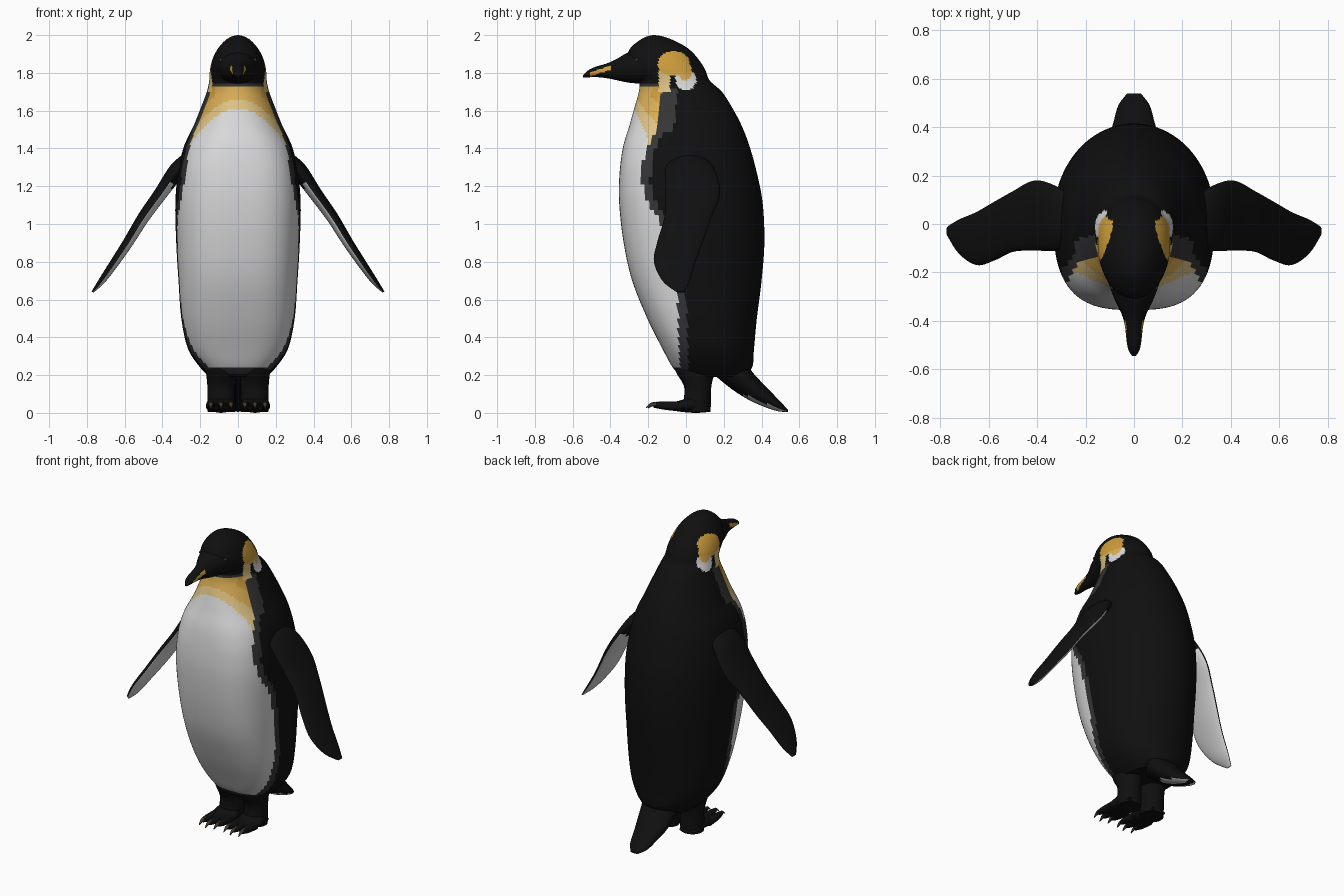
import bpy
import bmesh
from math import sin, cos, pi
from mathutils import Vector

cube = bpy.data.objects.get("Cube")
if cube:
    bpy.data.objects.remove(cube, do_unlink=True)


def material(name, r, g, b):
    mat = bpy.data.materials.new(name)
    mat.use_nodes = True
    mat.diffuse_color = (r, g, b, 1)
    shader = mat.node_tree.nodes["Principled BSDF"]
    shader.inputs["Base Color"].default_value = (r, g, b, 1)
    shader.inputs["Roughness"].default_value = 0.7
    return mat


MATS = [
    material("black_feather", .005, .005, .005),
    material("white_feather", .7, .7, .7),
    material("charcoal_edge", .035, .035, .035),
    material("pale_yellow", .74, .55, .23),
    material("yellow", .7, .42, .09),
    material("amber", .62, .34, .045),
    material("claw_brown", .06, .042, .028),
]
BLACK, WHITE, CHARCOAL, PALE, YELLOW, AMBER, CLAW = range(len(MATS))


def resample(rows, count):
    """Smooth curve through the rows of a profile."""
    rows = [Vector(r) for r in rows]
    last = len(rows) - 1
    result = []
    for k in range(count + 1):
        u = k / count * last
        i = min(int(u), last - 1)
        t = u - i
        p, q = rows[i], rows[i + 1]
        m0 = (q - rows[max(i - 1, 0)]) / 2
        m1 = (rows[min(i + 2, last)] - p) / 2
        a, b = t * t * (3 - 2 * t), t * (1 - t)
        result.append(p * (1 - a) + q * a + m0 * b * (1 - t) - m1 * b * t)
    return result


def ring(centre, u, v, sides, low_power=2.0):
    """Rounded section; the half towards -v may be squarer than an ellipse."""
    points = []
    for k in range(sides):
        c, s = cos(2 * pi * k / sides), sin(2 * pi * k / sides)
        n = low_power if s < 0 else 2
        r = (abs(c) ** n + abs(s) ** n) ** (-1 / n)
        points.append(centre + u * c * r + v * s * r)
    return points


def loft(name, rings, paint):
    """Skin the rings, cap both ends and colour each face by a rule."""
    bm = bmesh.new()
    loops = [[bm.verts.new(p) for p in r] for r in rings]
    for low, high in zip(loops, loops[1:]):
        for k in range(len(low)):
            j = (k + 1) % len(low)
            bm.faces.new((low[k], low[j], high[j], high[k])).smooth = True
    bm.faces.new(loops[0])
    bm.faces.new(loops[-1])
    bmesh.ops.recalc_face_normals(bm, faces=bm.faces)
    for f in bm.faces:
        f.material_index = paint(f.calc_center_median(), f.normal)
    mesh = bpy.data.meshes.new(name)
    bm.to_mesh(mesh)
    bm.free()
    for mat in MATS:
        mesh.materials.append(mat)
    obj = bpy.data.objects.new(name, mesh)
    bpy.context.collection.objects.link(obj)
    return obj


def loft_y(name, rows, paint, x=0, steps=16, sides=24):
    """Loft along y; rows hold y, bottom, top, half width."""
    rings = [ring(Vector((x, y, (lo + hi) / 2)), Vector((w, 0, 0)),
                  Vector((0, 0, (hi - lo) / 2)), sides)
             for y, lo, hi, w in resample(rows, steps)]
    return loft(name, rings, paint)


def plain(index):
    return lambda c, n: index


# Body and head: height, front, back, half width
BODY = [
    (.19, -.02, .3, .15), (.24, -.07, .35, .2), (.34, -.125, .36, .265),
    (.5, -.205, .375, .3), (.7, -.285, .4, .315), (.9, -.33, .415, .327),
    (1.1, -.353, .407, .332), (1.25, -.353, .38, .32), (1.4, -.335, .34, .29),
    (1.52, -.3, .295, .235), (1.62, -.272, .242, .195), (1.7, -.25, .19, .165),
    (1.76, -.25, .125, .152), (1.82, -.295, .1, .148), (1.88, -.312, .06, .132),
    (1.93, -.295, .01, .105), (1.97, -.25, -.06, .07), (1.992, -.21, -.12, .035),
    (2, -.175, -.165, .005),
]

# Rear limit of the pale front: height, y
EDGE = [(.2, -.03), (.6, -.045), (.85, -.09), (1.03, -.14), (1.1, -.2),
        (1.22, -.235), (1.32, -.23), (1.42, -.2), (1.5, -.15), (1.8, -.12)]


def edge_at(z):
    for (z0, y0), (z1, y1) in zip(EDGE, EDGE[1:]):
        if z <= z1:
            return y0 + (y1 - y0) * (z - z0) / (z1 - z0)
    return EDGE[-1][1]


def inside(y, z, cy, cz, ry, rz):
    return ((y - cy) / ry) ** 2 + ((z - cz) / rz) ** 2 < 1


def paint_body(c, n):
    x, y, z = abs(c.x), c.y, c.z
    # Ear patch and flank spot
    if inside(y, z, -.065, 1.85, .085, .065) or inside(y, z, -.005, 1.81, .035, .05):
        return AMBER if z > 1.8 else YELLOW
    if inside(y, z, 0, 1.765, .055, .055):
        return WHITE
    if inside(y, z, -.06, 1.1, .035, .035) and c.x < 0:
        return CHARCOAL
    if abs(y + .115) < .03 and 1.7 < z < 1.81:
        return PALE
    # Dark back, head and lower rim
    edge = edge_at(z)
    band = .085 if 1.48 < z < 1.72 else .045
    if z > 1.745 or z < .205 or y > edge + band:
        return BLACK
    if z > 1.728 or z < .24 or y > edge:
        return CHARCOAL
    # Yellow bib fading to the white belly
    depth = z - 1.61 + 3 * x * x
    if depth < 0:
        return WHITE
    if depth < .05:
        return PALE
    return AMBER if x > .12 and depth > .11 else YELLOW


body_rings = []
for z, front, back, w in resample(BODY, 126):
    power = 2 + .9 * min(max((1.7 - z) / .4, 0), 1)
    body_rings.append(ring(Vector((0, (front + back) / 2, z)), Vector((w, 0, 0)),
                           Vector((0, (back - front) / 2, 0)), 112, power))
loft("body", body_rings, paint_body)


# Beak with a coloured stripe on each side
def paint_beak(c, n):
    stripe = 1.79 + (c.y + .51) * .35
    on_stripe = -.51 < c.y < -.4 and abs(c.z - stripe) < .011
    return AMBER if on_stripe and abs(n.x) > .3 else BLACK


loft_y("beak", [(-.2, 1.74, 1.93, .12), (-.3, 1.748, 1.91, .085),
                (-.37, 1.762, 1.872, .052), (-.42, 1.772, 1.85, .038),
                (-.48, 1.778, 1.832, .031), (-.52, 1.776, 1.812, .023),
                (-.545, 1.776, 1.787, .008)], paint_beak, steps=40, sides=32)

# Tail with a pale underside
loft_y("tail", [(.15, .2, .36, .1), (.25, .12, .36, .12), (.34, .065, .23, .108),
                (.42, .03, .142, .085), (.49, .008, .07, .065), (.54, .006, .016, .028)],
       lambda c, n: WHITE if n.z < -.75 and c.y > .3 and abs(c.x) > .02 else BLACK)

# Flipper: x, z, leading edge, trailing edge, half thickness
FLIPPER = [
    (.24, 1.35, -.08, .1, .05), (.32, 1.285, -.11, .155, .045),
    (.41, 1.16, -.11, .18, .036), (.5, 1.035, -.115, .135, .032),
    (.58, .905, -.152, .09, .028), (.65, .8, -.17, .05, .024),
    (.72, .7, -.125, .02, .018), (.77, .64, -.05, -.01, .006),
]

for side, label in ((1, "left"), (-1, "right")):
    inward = Vector((-.84 * side, 0, -.54))
    wing_rings = [ring(Vector((x * side, (lead + trail) / 2, z)),
                       Vector((0, (trail - lead) / 2, 0)), inward * thick, 40)
                  for x, z, lead, trail, thick in resample(FLIPPER, 42)]
    loft(label + "_flipper", wing_rings,
         lambda c, n: WHITE if n.dot(inward) > .55 and abs(c.x) > .35 else BLACK)

    # Leg: height, centre y, half width, half depth
    leg_rows = [(.3, .06, .09, .13), (.22, .05, .082, .105),
                (.14, .062, .074, .072), (.06, .06, .074, .072), (.005, .062, .072, .068)]
    leg_rings = [ring(Vector((.088 * side, y, z)), Vector((w, 0, 0)),
                      Vector((0, d, 0)), 24) for z, y, w, d in resample(leg_rows, 12)]
    loft(label + "_leg", leg_rings, plain(BLACK))
    loft_y(label + "_foot", [(.125, .005, .03, .05), (.05, 0, .09, .075),
                             (-.03, .006, .066, .08), (-.1, .018, .05, .078)],
           plain(BLACK), x=.09 * side)

    # Toes and claws
    for number, x in enumerate((.036, .09, .144), 1):
        reach = -.012 if number == 2 else 0
        loft_y(f"{label}_toe_{number}",
               [(-.03, .008, .06, .026), (-.11, .016, .06, .025),
                (-.16 + reach, .028, .058, .014)],
               plain(BLACK), x=x * side, steps=8, sides=12)
        loft_y(f"{label}_claw_{number}",
               [(-.14 + reach, .034, .06, .014), (-.175 + reach, .034, .054, .01),
                (-.2 + reach, .024, .03, .003)],
               plain(CLAW), x=x * side, steps=6, sides=10)

    # Eye
    bpy.ops.mesh.primitive_uv_sphere_add(segments=16, ring_count=8, radius=.01,
                                         location=(.09 * side, -.262, 1.868))
    eye = bpy.context.object
    eye.name = label + "_eye"
    eye.data.materials.append(MATS[CHARCOAL])
    bpy.ops.object.shade_smooth()
